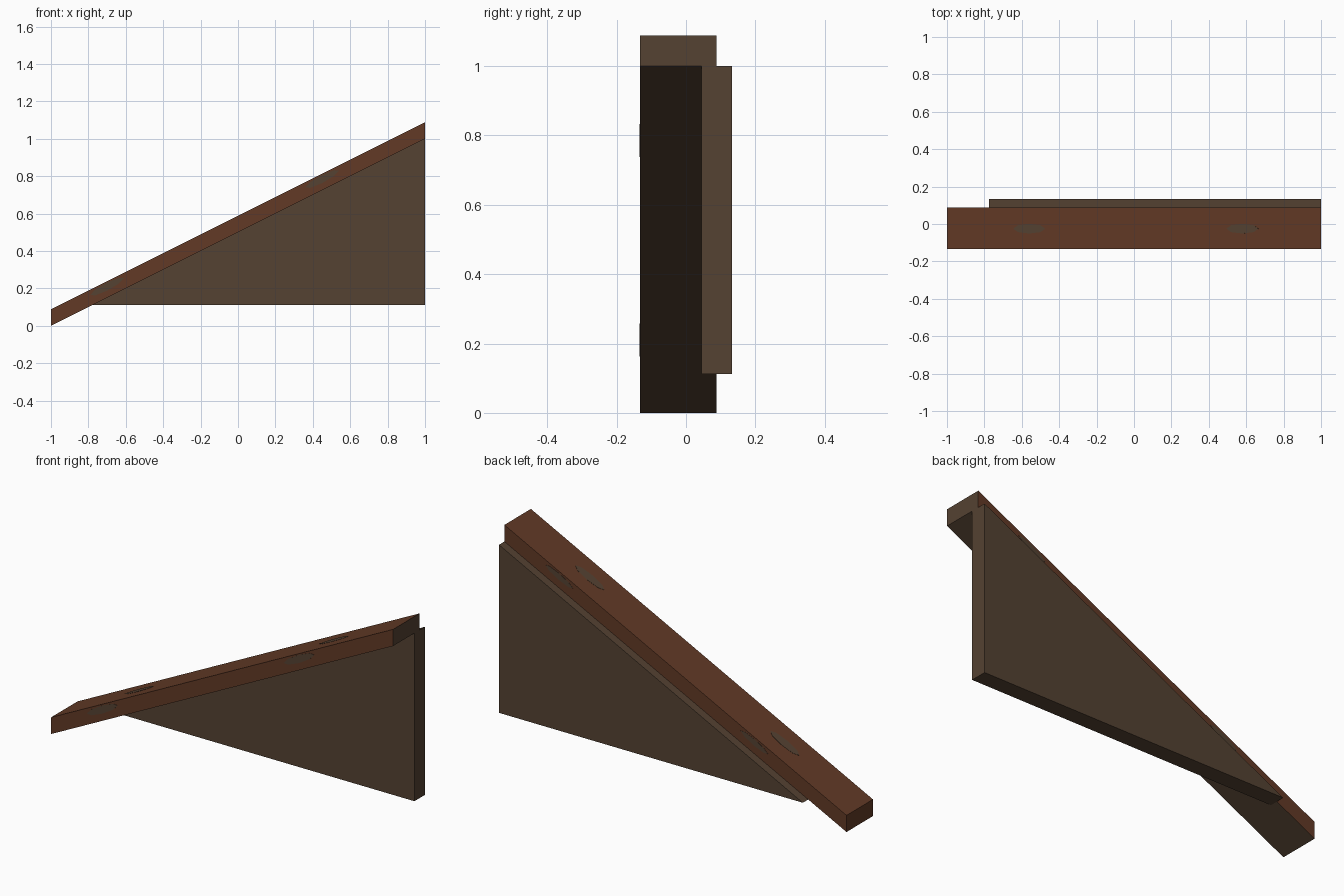
import bpy, bmesh, math
from mathutils import Vector

if "Cube" in bpy.data.objects:
    bpy.data.objects.remove(bpy.data.objects["Cube"])

def material(name, rgb):
    m = bpy.data.materials.new(name)
    m.diffuse_color = (*rgb, 1)
    m.use_nodes = True
    m.node_tree.nodes["Principled BSDF"].inputs["Base Color"].default_value = m.diffuse_color
    return m

RED = material("red brown wood", (0.122, 0.042, 0.019))
GREY = material("grey brown wood", (0.089, 0.054, 0.032))

def prism(name, profile, offset, mats):
    """Extrude a flat polygon along an offset vector."""
    bm = bmesh.new()
    face = bm.faces.new([bm.verts.new(p) for p in profile])
    out = bmesh.ops.extrude_face_region(bm, geom=[face])
    moved = [v for v in out["geom"] if isinstance(v, bmesh.types.BMVert)]
    bmesh.ops.translate(bm, verts=moved, vec=offset)
    bmesh.ops.recalc_face_normals(bm, faces=bm.faces)
    me = bpy.data.meshes.new(name)
    bm.to_mesh(me)
    bm.free()
    for m in mats:
        me.materials.append(m)
    ob = bpy.data.objects.new(name, me)
    bpy.context.collection.objects.link(ob)
    return ob

FRONT, BACK = -0.133, 0.088

# Sloping rail: underside and high end are grey, the rest red
rail = prism("sloping_rail",
             [(-1, FRONT, 0), (1, FRONT, 1), (1, FRONT, 1.088), (-1, FRONT, 0.088)],
             (0, BACK - FRONT, 0), [RED, GREY])
for p in rail.data.polygons:
    p.material_index = int(p.normal.x > 0.9 or p.normal.z < -0.5)

# Triangular side panel under the rail
prism("side_panel", [(-0.776, 0.045, 0.112), (1, 0.045, 0.112), (1, 0.045, 1)],
      (0, 0.088, 0), [GREY])

# Worn patches: thin plates following the slope
def patch(name, centre, along, across, across_dir, offset):
    ring = []
    for i in range(8):
        a = math.tau * i / 8
        ring.append(Vector(centre) + Vector((1, 0, 0.5)) * along * math.cos(a)
                    + Vector(across_dir) * across * math.sin(a))
    prism(name, ring, offset, [GREY])

for x in (-0.56, 0.58):
    patch("top_patch", (x, -0.025, 0.588 + x / 2), 0.085, 0.026, (0, 1, 0), (-0.0005, 0, 0.001))
for x in (-0.70, 0.45):
    patch("front_patch", (x, FRONT, 0.56 + x / 2), 0.09, 0.022, (0, 0, 1), (0, -0.001, 0))
for x in (-0.46, 0.68):
    patch("back_patch", (x, BACK, 0.56 + x / 2), 0.08, 0.018, (0, 0, 1), (0, 0.001, 0))
